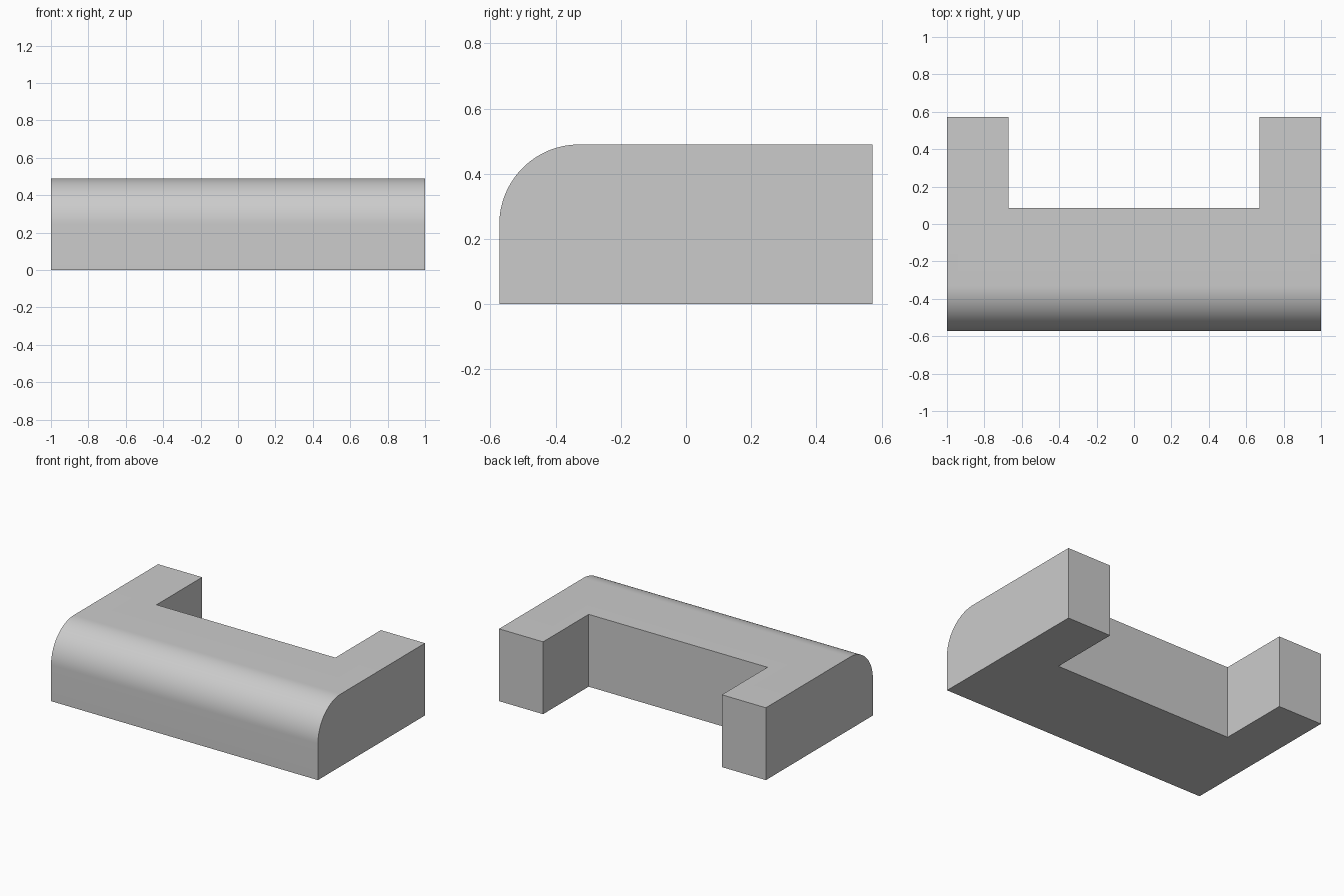
import bpy
import bmesh
import math

cube = bpy.data.objects.get("Cube")
if cube:
    bpy.data.objects.remove(cube, do_unlink=True)

WIDTH, DEPTH, HEIGHT = 1.0, 0.573, 0.49   # half width, half depth, full height
ARM_INNER, RECESS_Y = 0.67, 0.085
RADIUS = 0.245

# Plain grey material
grey = bpy.data.materials.new("plain_grey")
grey.use_nodes = True
colour = (0.6, 0.6, 0.6, 1.0)
grey.diffuse_color = colour
grey.node_tree.nodes["Principled BSDF"].inputs["Base Color"].default_value = colour

# U-shaped footprint, mirrored across x and extruded upwards
half = [(WIDTH, -DEPTH), (WIDTH, DEPTH), (ARM_INNER, DEPTH), (ARM_INNER, RECESS_Y)]
outline = half + [(-x, y) for x, y in reversed(half)]

bm = bmesh.new()
base = bm.faces.new([bm.verts.new((x, y, 0)) for x, y in outline])
extruded = bmesh.ops.extrude_face_region(bm, geom=[base], use_keep_orig=True)
top_verts = [v for v in extruded["geom"] if isinstance(v, bmesh.types.BMVert)]
bmesh.ops.translate(bm, verts=top_verts, vec=(0, 0, HEIGHT))

# Rounded upper front edge
front_edge = [e for e in bm.edges
              if all(v.co.y < -DEPTH + 0.01 and v.co.z > HEIGHT - 0.01 for v in e.verts)]
bmesh.ops.bevel(bm, geom=front_edge, offset=RADIUS, offset_type='OFFSET',
                segments=24, profile=0.5, affect='EDGES')
bmesh.ops.recalc_face_normals(bm, faces=bm.faces[:])

mesh = bpy.data.meshes.new("u_shaped_block")
bm.to_mesh(mesh)
bm.free()
mesh.materials.append(grey)
block = bpy.data.objects.new("u_shaped_block", mesh)
bpy.context.collection.objects.link(block)

# Smooth curve with crisp corners
bpy.ops.object.select_all(action='DESELECT')
block.select_set(True)
bpy.context.view_layer.objects.active = block
bpy.ops.object.shade_smooth_by_angle(angle=math.radians(30))
